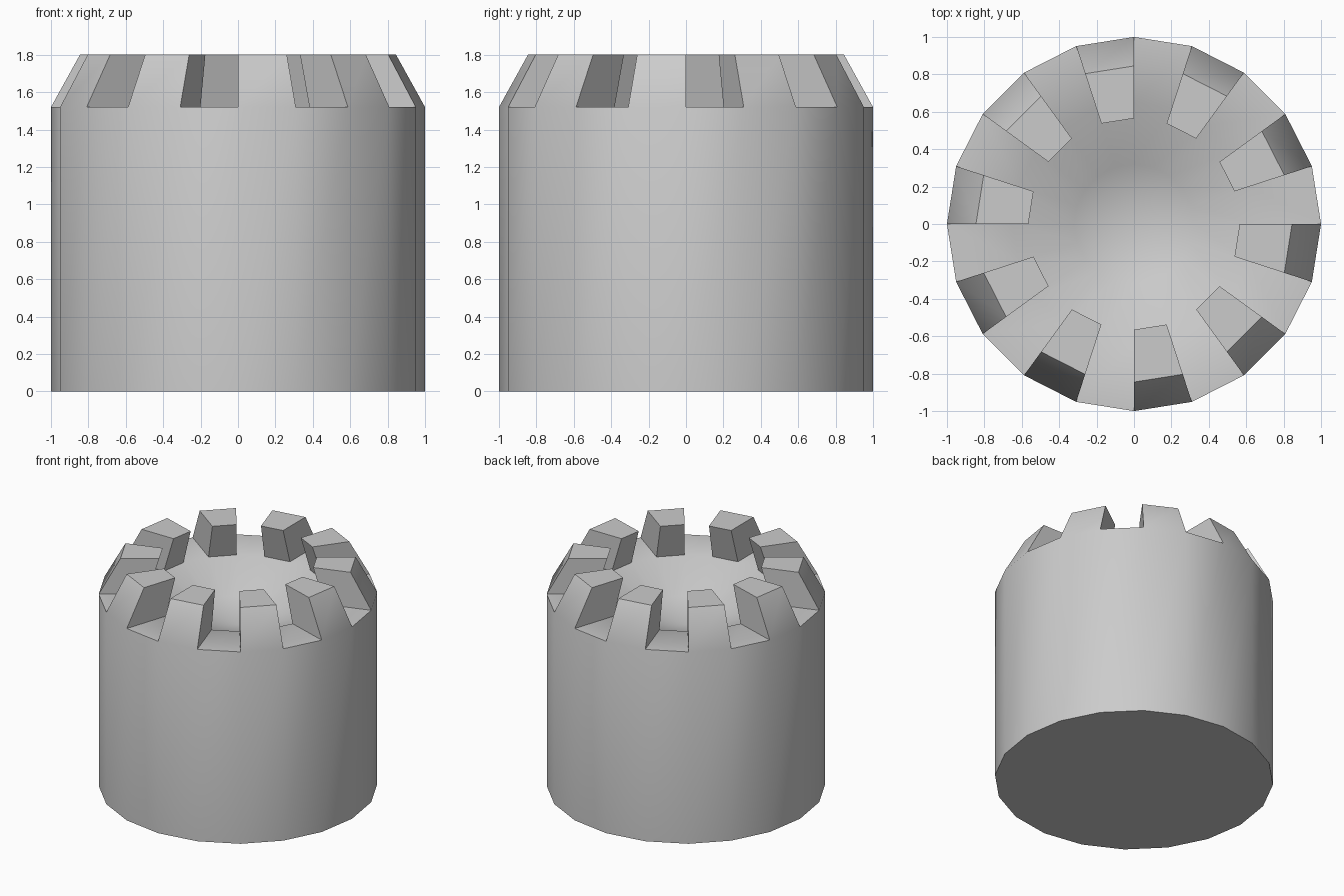
import bpy, bmesh
from math import cos, sin, pi, radians

if "Cube" in bpy.data.objects:
    bpy.data.objects.remove(bpy.data.objects["Cube"])

N = 20
bm = bmesh.new()


def ring(r, z):
    return [bm.verts.new((r * cos(2 * pi * i / N), r * sin(2 * pi * i / N), z))
            for i in range(N)]


# Tower body rings, floor rings and dished centre
base = ring(1.0, 0.0)
rim = ring(1.0, 1.52)
floor_in = ring(0.65, 1.52)
dish = ring(0.32, 1.35)
centre = bm.verts.new((0, 0, 1.27))
bm.faces.new(base[::-1])


def corner(i, r, z):
    a = 2 * pi * i / N
    return bm.verts.new((r * cos(a), r * sin(a), z))


for i in range(N):
    j = (i + 1) % N
    bm.faces.new((base[i], base[j], rim[j], rim[i]))
    bm.faces.new((floor_in[i], floor_in[j], dish[j], dish[i]))
    bm.faces.new((dish[i], dish[j], centre))
    if i % 2:
        # Battlement block leaning inwards
        a, b = corner(i, 0.845, 1.8), corner(j, 0.845, 1.8)
        c, d = corner(j, 0.565, 1.8), corner(i, 0.565, 1.8)
        bm.faces.new((rim[i], rim[j], b, a))
        bm.faces.new((a, b, c, d))
        bm.faces.new((d, c, floor_in[j], floor_in[i]))
        bm.faces.new((rim[i], a, d, floor_in[i]))
        bm.faces.new((rim[j], floor_in[j], c, b))
    else:
        # Open gap between blocks
        bm.faces.new((rim[i], rim[j], floor_in[j], floor_in[i]))

bmesh.ops.recalc_face_normals(bm, faces=bm.faces[:])
mesh = bpy.data.meshes.new("battlement_tower")
bm.to_mesh(mesh)
bm.free()
tower = bpy.data.objects.new("battlement_tower", mesh)
bpy.context.collection.objects.link(tower)
bpy.context.view_layer.objects.active = tower
tower.select_set(True)
bpy.ops.object.shade_smooth_by_angle(angle=radians(32))
